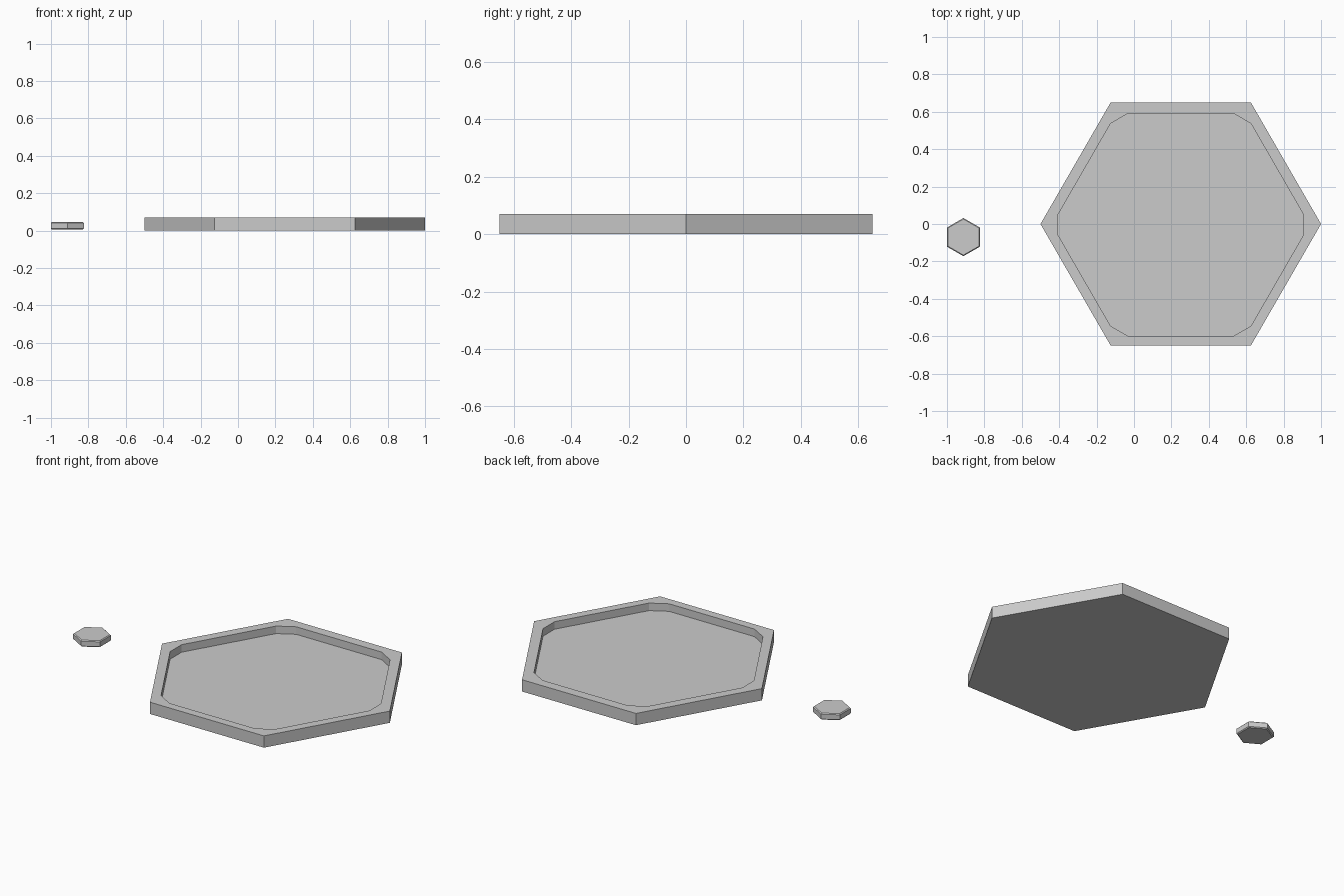
import bpy, bmesh
from math import sin, cos, radians, sqrt

if "Cube" in bpy.data.objects:
    bpy.data.objects.remove(bpy.data.objects["Cube"])


def hex_points(cx, cy, r, start, z):
    return [(cx + r * cos(radians(start + 60 * i)),
             cy + r * sin(radians(start + 60 * i)), z) for i in range(6)]


def hex_face(bm, cx, cy, r, start, z):
    return bm.faces.new([bm.verts.new(p) for p in hex_points(cx, cy, r, start, z)])


def raise_faces(bm, height):
    # Turn flat faces into a closed solid
    ret = bmesh.ops.extrude_face_region(bm, geom=bm.faces[:], use_keep_orig=True)
    verts = [g for g in ret["geom"] if isinstance(g, bmesh.types.BMVert)]
    bmesh.ops.translate(bm, verts=verts, vec=(0, 0, height))
    bmesh.ops.recalc_face_normals(bm, faces=bm.faces[:])


def make_object(name, bm):
    mesh = bpy.data.meshes.new(name)
    bm.to_mesh(mesh)
    bm.free()
    obj = bpy.data.objects.new(name, mesh)
    bpy.context.collection.objects.link(obj)
    return obj


TRAY_X, FLOOR = 0.25, 0.025
CELL_W = 0.1875
CELL_R = CELL_W / sqrt(3)

# Hexagonal tray body
bm = bmesh.new()
hex_face(bm, TRAY_X, 0, 0.75, 0, 0)
raise_faces(bm, 0.07)
tray = make_object("tray", bm)

# Pocket cutter: a honeycomb of 37 cells merged into one outline
bm = bmesh.new()
for row in range(-3, 4):
    count = 7 - abs(row)
    for i in range(count):
        x = TRAY_X + (i - (count - 1) / 2) * CELL_W
        hex_face(bm, x, -0.004 + row * 1.5 * CELL_R, CELL_R, 30, FLOOR)
bmesh.ops.remove_doubles(bm, verts=bm.verts[:], dist=0.001)
bmesh.ops.dissolve_faces(bm, faces=bm.faces[:], use_verts=True)
loose = [v for v in bm.verts if not v.link_faces]
bmesh.ops.delete(bm, geom=loose, context='VERTS')
raise_faces(bm, 0.1)
cutter = make_object("pocket_cutter", bm)
cutter.hide_render = True

# Cut the pocket
mod = tray.modifiers.new("pocket", 'BOOLEAN')
mod.operation = 'DIFFERENCE'
mod.solver = 'EXACT'
mod.object = cutter
bpy.context.view_layer.objects.active = tray
bpy.ops.object.modifier_apply(modifier=mod.name)
bpy.data.objects.remove(cutter)

# Loose playing tile with chamfered top and bottom rims
bm = bmesh.new()
hex_face(bm, -0.912, -0.07, 0.102, 30, 0.006)
raise_faces(bm, 0.039)
rims = [e for e in bm.edges if abs(e.verts[0].co.z - e.verts[1].co.z) < 1e-5]
bmesh.ops.bevel(bm, geom=rims, offset=0.005, segments=1, affect='EDGES')
make_object("tile", bm)
